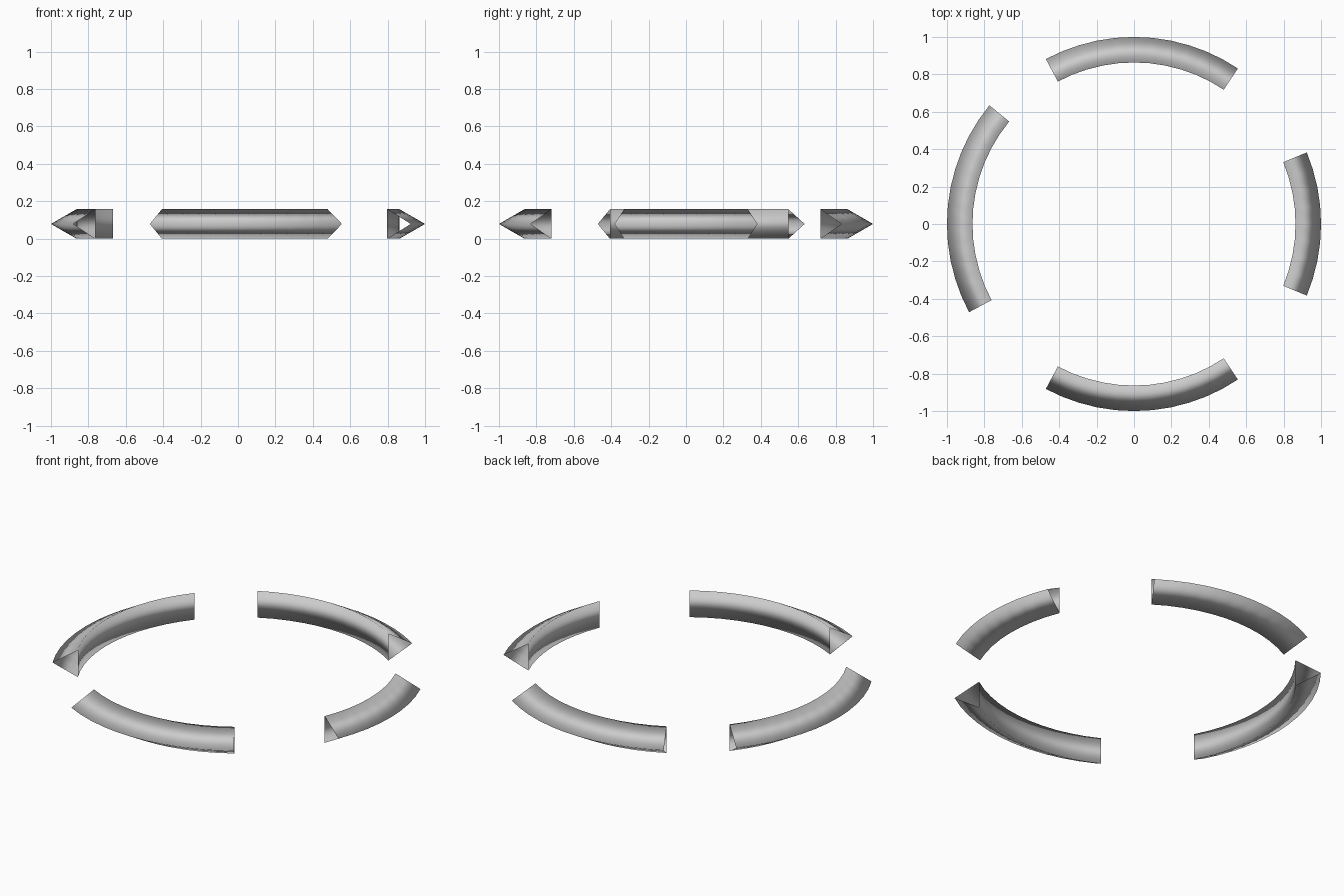
import bpy
from math import sin, cos, pi

if "Cube" in bpy.data.objects:
    bpy.data.objects.remove(bpy.data.objects["Cube"])

MAJOR = 1 / 1.1            # ring radius
MINOR = MAJOR * 0.1        # tube radius
SEGMENTS, SIDES = 64, 3    # triangular tube, apex pointing outwards
HEIGHT = MINOR * sin(2 * pi / 3)


def ring_segment(name, start, end):
    """Open-ended hollow tube between two of the ring's 64 steps."""
    verts, faces = [], []
    for i in range(start, end + 1):
        a = 2 * pi * i / SEGMENTS
        for j in range(SIDES):
            b = 2 * pi * j / SIDES
            r = MAJOR + MINOR * cos(b)
            verts.append((r * cos(a), r * sin(a), HEIGHT + MINOR * sin(b)))
    for i in range(end - start):
        for j in range(SIDES):
            k = (j + 1) % SIDES
            p, q = i * SIDES, (i + 1) * SIDES
            faces.append((p + j, q + j, q + k, p + k))
    mesh = bpy.data.meshes.new(name)
    mesh.from_pydata(verts, [], faces)
    mesh.shade_smooth()
    obj = bpy.data.objects.new(name, mesh)
    bpy.context.collection.objects.link(obj)
    return obj


# Four arcs of the broken ring
ring_segment("right_arc", -4, 4)
ring_segment("back_arc", 10, 21)
ring_segment("left_arc", 25, 37)
ring_segment("front_arc", 43, 54)
